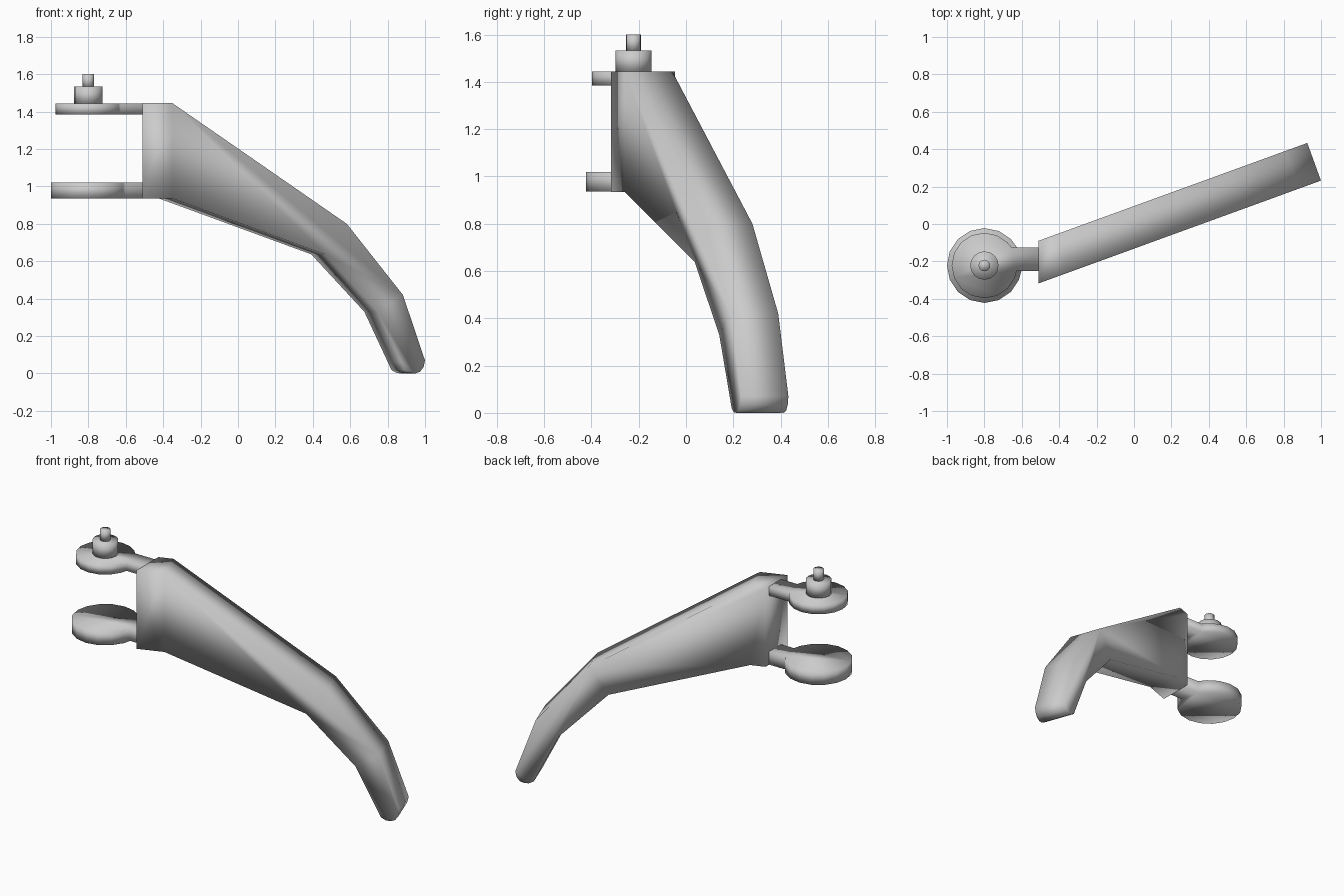
import bpy, bmesh, math

if "Cube" in bpy.data.objects:
    bpy.data.objects.remove(bpy.data.objects["Cube"])

SLOPE = math.tan(math.radians(20))   # the arm runs 20 degrees off the x axis
HALF = 0.107                         # half thickness of the arm
END_X = -0.51                        # hinge end of the arm
PIN_X, PIN_Y = -0.80, -0.222


def solid(name, lower, upper):
    """Close two matching outlines into a smooth solid."""
    bm = bmesh.new()
    a = [bm.verts.new(p) for p in lower]
    b = [bm.verts.new(p) for p in upper]
    n = len(a)
    bm.faces.new(a)
    bm.faces.new(b[::-1])
    for i in range(n):
        j = (i + 1) % n
        bm.faces.new((a[i], b[i], b[j], a[j]))
    bmesh.ops.recalc_face_normals(bm, faces=bm.faces[:])
    mesh = bpy.data.meshes.new(name)
    bm.to_mesh(mesh)
    bm.free()
    for p in mesh.polygons:
        p.use_smooth = True
    obj = bpy.data.objects.new(name, mesh)
    bpy.context.collection.objects.link(obj)
    return obj


# Curved arm: side profile (x, z), extruded across its slanted plane
profile = [(END_X, 1.445), (-0.387, 1.445), (0.545, 0.80), (0.845, 0.42),
           (0.963, 0.07), (0.956, 0.035), (0.938, 0.01), (0.912, 0.0),
           (0.885, 0.002), (0.857, 0.018), (0.838, 0.06), (0.712, 0.33),
           (0.428, 0.637), (-0.385, 0.935), (END_X, 0.935)]


def arm_side(s):
    pts = []
    for x, z in profile:
        px = x
        if x > END_X:
            px = x - s * HALF * math.sin(math.radians(20))
        y = SLOPE * px - 0.018 + s * HALF / math.cos(math.radians(20))
        pts.append((px, y, z))
    return pts


solid("lever_arm", arm_side(-1), arm_side(1))


# Hinge lugs: 16-sided discs with a neck into the arm
def lug(name, r, z0, z1):
    pts = [(PIN_X + r * math.cos(k * math.pi / 8),
            PIN_Y + r * math.sin(k * math.pi / 8)) for k in range(2, 16)]
    lo, hi = -0.25, -0.125
    for y, inner in ((lo, True), (lo, False), (hi, False), (hi, True)):
        x = PIN_X + math.sqrt(r * r - (y - PIN_Y) ** 2) if inner else -0.49
        pts.append((x, y))
    solid(name, [(x, y, z0) for x, y in pts], [(x, y, z1) for x, y in pts])


lug("upper_lug", 0.175, 1.385, 1.444)
lug("lower_lug", 0.20, 0.936, 1.02)


# Stepped pivot pin on the upper lug
def pin(name, r, z0, z1):
    ring = [(PIN_X + r * math.cos(k * math.pi / 8),
             PIN_Y + r * math.sin(k * math.pi / 8)) for k in range(16)]
    solid(name, [(x, y, z0) for x, y in ring], [(x, y, z1) for x, y in ring])


pin("pivot_collar", 0.076, 1.44, 1.533)
pin("pivot_pin", 0.031, 1.53, 1.60)
